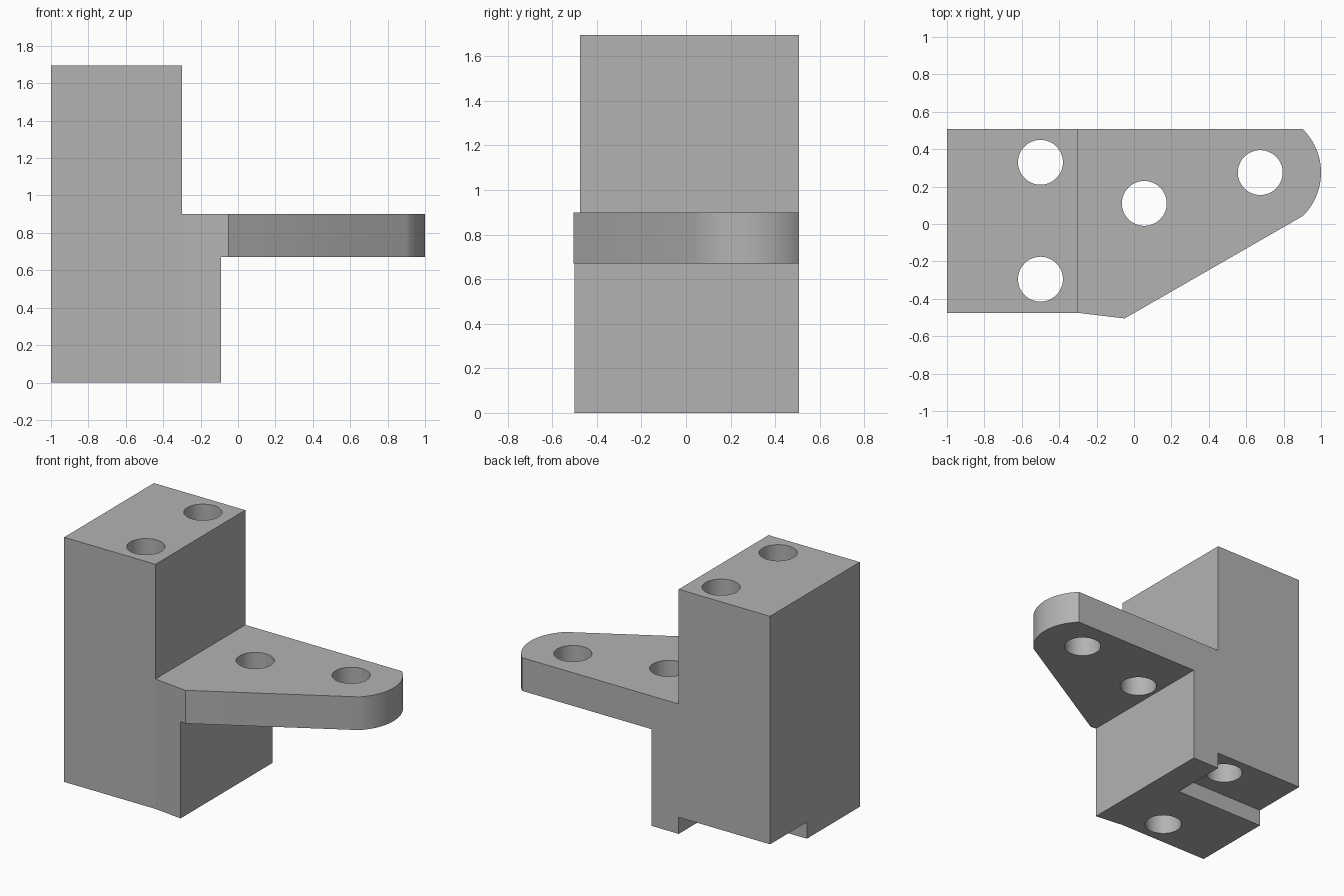
import bpy
import bmesh
from math import cos, sin, radians

if "Cube" in bpy.data.objects:
    bpy.data.objects.remove(bpy.data.objects["Cube"], do_unlink=True)

HEIGHT = 1.695
ARM_BOTTOM, ARM_TOP = 0.67, 0.90
BACK = 0.508

grey = bpy.data.materials.new("grey metal")
grey.use_nodes = True
grey.diffuse_color = (0.45, 0.45, 0.45, 1)
grey.node_tree.nodes["Principled BSDF"].inputs["Base Color"].default_value = grey.diffuse_color


def prism(name, outline, z0, z1):
    """Extrude a closed xy outline from z0 to z1."""
    bm = bmesh.new()
    base = bm.faces.new([bm.verts.new((x, y, z0)) for x, y in outline])
    top = bmesh.ops.extrude_face_region(bm, geom=[base])["geom"]
    verts = [g for g in top if isinstance(g, bmesh.types.BMVert)]
    bmesh.ops.translate(bm, vec=(0, 0, z1 - z0), verts=verts)
    bmesh.ops.recalc_face_normals(bm, faces=bm.faces)
    mesh = bpy.data.meshes.new(name)
    bm.to_mesh(mesh)
    bm.free()
    mesh.materials.append(grey)
    obj = bpy.data.objects.new(name, mesh)
    bpy.context.collection.objects.link(obj)
    return obj


def arc(cx, cy, r, start, end, steps):
    angles = [radians(start + (end - start) * i / steps) for i in range(steps + 1)]
    return [(cx + r * cos(a), cy + r * sin(a)) for a in angles]


def rect(x0, x1, y0, y1):
    return [(x0, y0), (x1, y0), (x1, y1), (x0, y1)]


# Full-height plan of column and rounded arm
plan = [(-1, -0.475), (-0.3, -0.475), (-0.05, -0.505)]
plan += arc(0.675, 0.275, 0.325, -45.8, 45.8, 24)
plan[-1] = (plan[-1][0], BACK)
plan += [(-1, BACK)]
bracket = prism("bracket", plan, 0, HEIGHT)

# Space above the arm, space below it, and the corner notch under the column
cutters = [
    prism("upper_cutter", rect(-0.3, 2, -2, 2), ARM_TOP, 3),
    prism("lower_cutter", rect(-0.09, 2, -2, 2), -1, ARM_BOTTOM),
    prism("notch_cutter", rect(-2, -0.3, 0.105, 2), -1, 0.115),
]

# Through holes: two in the column, two in the arm
for x, y in [(-0.5, 0.33), (-0.5, -0.295), (0.055, 0.11), (0.675, 0.275)]:
    circle = arc(x, y, 0.12, 0, 360, 48)[:-1]
    cutters.append(prism("hole_cutter", circle, -1, 3))

bpy.ops.object.select_all(action="DESELECT")
bpy.context.view_layer.objects.active = bracket
bracket.select_set(True)
for cutter in cutters:
    cutter.hide_render = True
    mod = bracket.modifiers.new("cut", "BOOLEAN")
    mod.operation = "DIFFERENCE"
    mod.solver = "EXACT"
    mod.object = cutter
    bpy.ops.object.modifier_apply(modifier=mod.name)
    bpy.data.objects.remove(cutter, do_unlink=True)

bpy.ops.object.shade_smooth_by_angle(angle=radians(20))
# The shallow bend on the front stays a crisp edge
for edge in bracket.data.edges:
    a, b = (bracket.data.vertices[i].co for i in edge.vertices)
    if abs(a.x + 0.3) < 0.001 and abs(b.x + 0.3) < 0.001:
        edge.use_edge_sharp = True
